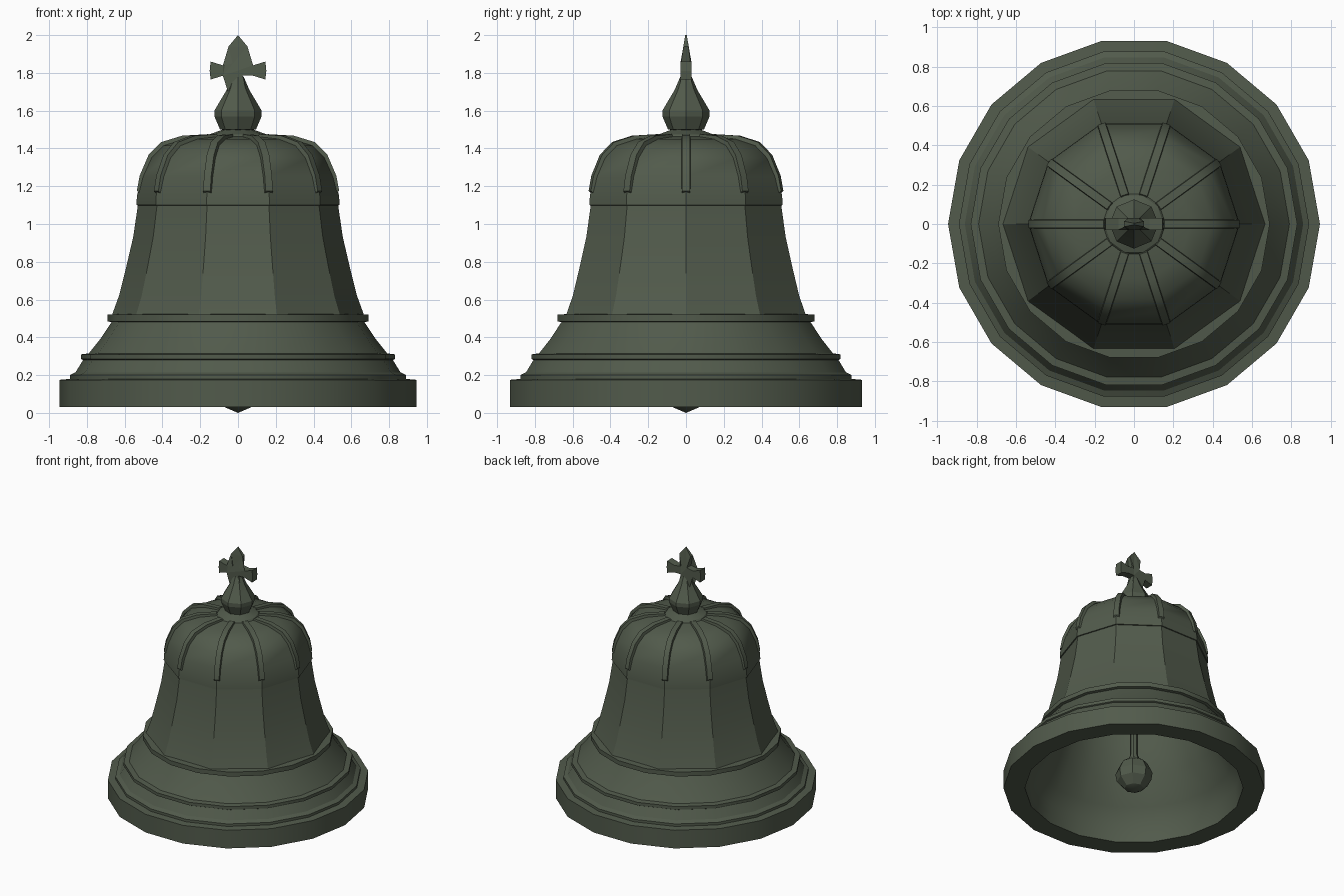
import bpy, bmesh, math

if "Cube" in bpy.data.objects:
    bpy.data.objects.remove(bpy.data.objects["Cube"])

metal = bpy.data.materials.new("dark green bronze")
metal.diffuse_color = (0.083, 0.103, 0.071, 1)
metal.use_nodes = True
metal.node_tree.nodes["Principled BSDF"].inputs["Base Color"].default_value = metal.diffuse_color


def finish(name, bm, angle=25):
    bmesh.ops.remove_doubles(bm, verts=bm.verts, dist=1e-5)
    bmesh.ops.recalc_face_normals(bm, faces=bm.faces)
    me = bpy.data.meshes.new(name)
    bm.to_mesh(me)
    bm.free()
    me.materials.append(metal)
    ob = bpy.data.objects.new(name, me)
    bpy.context.collection.objects.link(ob)
    bpy.ops.object.select_all(action='DESELECT')
    ob.select_set(True)
    bpy.context.view_layer.objects.active = ob
    if angle:
        bpy.ops.object.shade_smooth_by_angle(angle=math.radians(angle))
    return ob


def lathe(name, profile, n, angle=25, closed=False, flip=False):
    """Turn an (r, z) profile round the z axis with n sides."""
    bm = bmesh.new()
    rings = [[bm.verts.new((r * math.cos(2 * math.pi * i / n),
                            r * math.sin(2 * math.pi * i / n), z))
              for i in range(n)] for r, z in profile]
    pairs = list(zip(rings, rings[1:]))
    if closed:
        pairs.append((rings[-1], rings[0]))
    for a, b in pairs:
        for i in range(n):
            j = (i + 1) % n
            bm.faces.new((a[i], a[j], b[j], b[i]))
    ob = finish(name, bm, angle)
    if flip:
        ob.data.flip_normals()
    return ob


# Flared skirt: heavy rim and stepped mouldings
lathe("bell_skirt", [(0.79, 0.03), (0.945, 0.03), (0.945, 0.175), (0.89, 0.18),
                     (0.89, 0.2), (0.86, 0.215), (0.82, 0.28), (0.83, 0.285),
                     (0.83, 0.31), (0.79, 0.315), (0.73, 0.39), (0.67, 0.48),
                     (0.69, 0.485), (0.69, 0.52), (0.61, 0.525)], 18)

# Ten-sided waist and overhanging dome
waist = [(0.67, 0.51), (0.63, 0.62), (0.59, 0.78), (0.555, 0.93), (0.53, 1.1)]
dome = [(0.515, 1.095), (0.538, 1.1), (0.535, 1.15), (0.51, 1.25), (0.465, 1.35),
        (0.40, 1.415), (0.29, 1.45), (0.13, 1.465)]
lathe("bell_waist", waist, 10, 30)
lathe("bell_dome", dome, 10, 30)

# Inner wall of the bell
lathe("bell_inside", [(0.79, 0.03), (0.78, 0.18), (0.72, 0.28), (0.61, 0.48),
                      (0.55, 0.7), (0.49, 1.0), (0.47, 1.15), (0.42, 1.29),
                      (0.32, 1.38), (0.0, 1.41)], 18, 30, flip=True)

# Ten raised ribs running down the dome
rib_path = [(0.15, 1.47), (0.29, 1.462), (0.40, 1.428), (0.468, 1.36),
            (0.515, 1.25), (0.53, 1.17)]
bm = bmesh.new()
for k in range(10):
    a = 2 * math.pi * k / 10
    c, s = math.cos(a), math.sin(a)
    rows = []
    for r, z in rib_path:
        row = []
        for w, d in ((-0.026, -0.035), (-0.02, 0.008), (0.02, 0.008), (0.026, -0.035)):
            rr, zz = r + d * 0.7, z + d * 0.7
            row.append(bm.verts.new((rr * c - w * s, rr * s + w * c, zz)))
        rows.append(row)
    for p, q in zip(rows, rows[1:]):
        for i in range(3):
            bm.faces.new((p[i], p[i + 1], q[i + 1], q[i]))
    bm.faces.new(rows[0])
    bm.faces.new(rows[-1])
finish("dome_ribs", bm, 30)

# Crown collar, faceted knob and neck
lathe("crown_collar", [(0.17, 1.45), (0.15, 1.475), (0.08, 1.5), (0.0, 1.5)], 10, 20)
lathe("knob", [(0.0, 1.49), (0.095, 1.5), (0.125, 1.57), (0.125, 1.6), (0.09, 1.66),
               (0.06, 1.71), (0.03, 1.78), (0.0, 1.79)], 8, 20)

# Cross with flared arms and a pointed top
half = [(0.05, 1.69), (0.025, 1.785), (0.08, 1.785), (0.145, 1.765), (0.15, 1.81),
        (0.145, 1.86), (0.08, 1.84), (0.028, 1.85), (0.05, 1.94)]
outline = half + [(0, 2.0)] + [(-x, z) for x, z in reversed(half)]
bm = bmesh.new()
sides = []
for d in (-1, 1):
    sides.append([bm.verts.new((x, d * max(0.004, 0.03 * min(1, (2.0 - z) / 0.13)), z))
                  for x, z in outline])
bm.faces.new(sides[0])
bm.faces.new(sides[1])
m = len(outline)
for i in range(m):
    j = (i + 1) % m
    bm.faces.new((sides[0][i], sides[0][j], sides[1][j], sides[1][i]))
bmesh.ops.triangulate(bm, faces=[f for f in bm.faces if len(f.verts) > 4])
finish("cross", bm, 0)

# Clapper: rod and ball
lathe("clapper", [(0.0, 0.0), (0.07, 0.03), (0.125, 0.09), (0.135, 0.15),
                  (0.1, 0.225), (0.04, 0.27), (0.03, 0.3), (0.03, 1.41), (0.0, 1.41)],
      8, 20)
